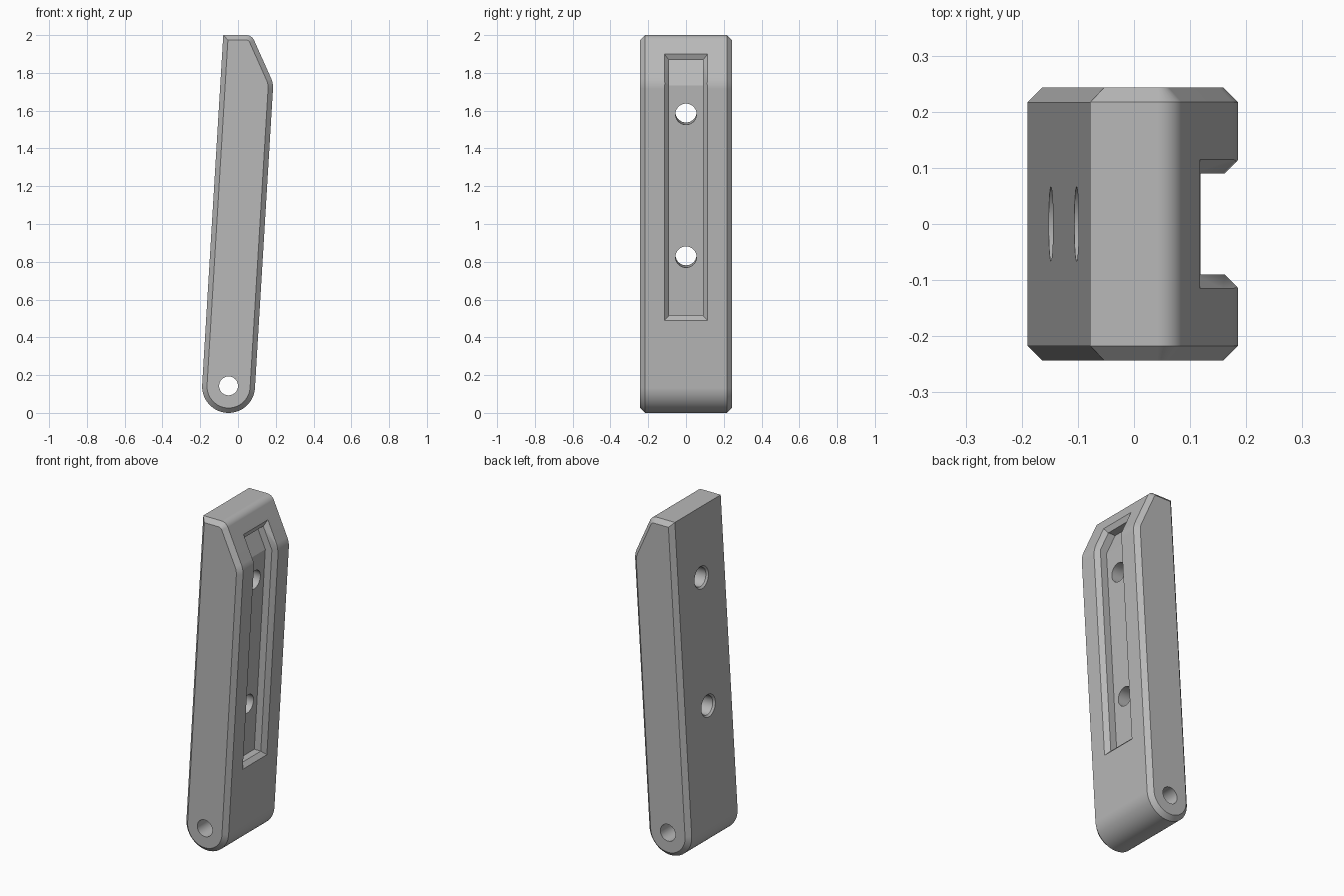
import bpy, bmesh, math
from mathutils import Vector, Matrix

if "Cube" in bpy.data.objects:
    bpy.data.objects.remove(bpy.data.objects["Cube"], do_unlink=True)

LEAN = 0.06                       # sideways drift of the bar per unit of height
TILT = math.atan(LEAN)
PIVOT, RADIUS = Vector((-0.05, 0.14)), 0.14
BEND, TOP = Vector((0.187, 1.745)), Vector((0.073, 2.0))
TOP_LEFT = Vector((-0.078, 2.0))
HALF, CHAMFER = 0.243, 0.026

grey = bpy.data.materials.new("plain grey")
grey.use_nodes = True
grey.diffuse_color = (0.48, 0.48, 0.48, 1)
grey.node_tree.nodes["Principled BSDF"].inputs["Base Color"].default_value = grey.diffuse_color


def loft(name, rings):
    """Closed solid through rings of equal point count."""
    bm = bmesh.new()
    loops = [[bm.verts.new(p) for p in ring] for ring in rings]
    n = len(loops[0])
    for a, b in zip(loops, loops[1:]):
        for i in range(n):
            j = (i + 1) % n
            bm.faces.new((a[i], a[j], b[j], b[i]))
    bm.faces.new(loops[0])
    bm.faces.new(loops[-1])
    bmesh.ops.recalc_face_normals(bm, faces=bm.faces)
    mesh = bpy.data.meshes.new(name)
    bm.to_mesh(mesh)
    bm.free()
    obj = bpy.data.objects.new(name, mesh)
    bpy.context.collection.objects.link(obj)
    mesh.materials.append(grey)
    return obj


def fillet(prev, corner, nxt, tangent, steps=6):
    """Arc that rounds one corner."""
    u, v = (prev - corner).normalized(), (nxt - corner).normalized()
    half = u.angle(v) / 2
    radius = tangent * math.tan(half)
    centre = corner + (u + v).normalized() * tangent / math.cos(half)
    a, b = corner + u * tangent - centre, corner + v * tangent - centre
    return [centre + a.lerp(b, i / steps).normalized() * radius for i in range(steps + 1)]


def inset(points, d):
    """Move a counter-clockwise outline inward by d."""
    out = []
    for i, p in enumerate(points):
        e = (p - points[i - 1]).normalized()
        f = (points[(i + 1) % len(points)] - p).normalized()
        n, m = Vector((-e.y, e.x)), Vector((-f.y, f.x))
        out.append(p + (n + m) * d / (1 + n.dot(m)))
    return out


def side(points, y):
    return [(p.x, y, p.y) for p in points]


# Bar outline: round foot, bent front edge, flat top
STEPS = 40
foot = [PIVOT + RADIUS * Vector((math.cos(a), math.sin(a)))
        for a in (math.pi - TILT + math.pi * i / STEPS for i in range(STEPS + 1))]
outline = (foot + fillet(foot[-1], BEND, TOP, 0.03)
           + fillet(BEND, TOP, TOP_LEFT, 0.03) + [TOP_LEFT])
inner = inset(outline, CHAMFER)
bar = loft("bar", [side(inner, -HALF), side(outline, CHAMFER - HALF),
                   side(outline, HALF - CHAMFER), side(inner, HALF)])


# Slot cutter: follows the bent edge, with a chamfered mouth
def slot_ring(depth, half, low, high):
    n1 = Vector((1, -LEAN)).normalized()
    s = (TOP - BEND).normalized()
    n2 = Vector((s.y, -s.x))
    bend = BEND - (n1 + n2) * depth / (1 + n1.dot(n2))
    bottom = bend + Vector((LEAN, 1)) * (low - bend.y)
    top = bend + s * ((high - bend.y) / s.y)
    path = [bottom, bend, top]
    return side(path, -half) + side(path[::-1], half)


def slot_solid():
    rings = [slot_ring(-0.025, 0.14, 0.465, 1.932), slot_ring(0.025, 0.09, 0.515, 1.868),
             slot_ring(0.068, 0.09, 0.515, 1.868)]
    obj = loft("slot_cutter", rings)
    # Split the bent end caps into flat halves
    bm = bmesh.new()
    bm.from_mesh(obj.data)
    bm.verts.ensure_lookup_table()
    for k in (0, 12):
        bmesh.ops.connect_verts(bm, verts=[bm.verts[k + 1], bm.verts[k + 4]])
    bmesh.ops.triangulate(bm, faces=bm.faces)
    bm.to_mesh(obj.data)
    bm.free()
    return obj


# Round cutter described by (radius, distance along axis) stations
def round_cutter(name, stations, place):
    rings = [[place @ Vector((r * math.cos(t), r * math.sin(t), z))
              for t in (2 * math.pi * i / 40 for i in range(40))] for r, z in stations]
    return loft(name, rings)


cutters = [slot_solid()]
cutters.append(round_cutter("pivot_hole_cutter", [(0.05, -0.4), (0.05, 0.4)],
                            Matrix.Translation((PIVOT.x, 0, PIVOT.y + 0.003))
                            @ Matrix.Rotation(math.pi / 2, 4, "X")))
for z in (1.594, 0.838):
    x = TOP_LEFT.x - LEAN * (2 - z)
    place = Matrix.Translation((x, 0, z)) @ Matrix.Rotation(math.pi / 2 + TILT, 4, "Y")
    cutters.append(round_cutter("screw_hole_cutter",
                                [(0.076, -0.01), (0.056, 0.01), (0.056, 0.4)], place))

bpy.context.view_layer.objects.active = bar
bar.select_set(True)
for cutter in cutters:
    mod = bar.modifiers.new("cut", "BOOLEAN")
    mod.operation, mod.solver, mod.object = "DIFFERENCE", "EXACT", cutter
    bpy.ops.object.modifier_apply(modifier=mod.name)
    bpy.data.objects.remove(cutter, do_unlink=True)

# Smooth the rounded areas, keep the chamfers crisp
bpy.ops.object.shade_smooth_by_angle(angle=math.radians(20))
weighted = bar.modifiers.new("weighted_normals", "WEIGHTED_NORMAL")
weighted.keep_sharp = True
